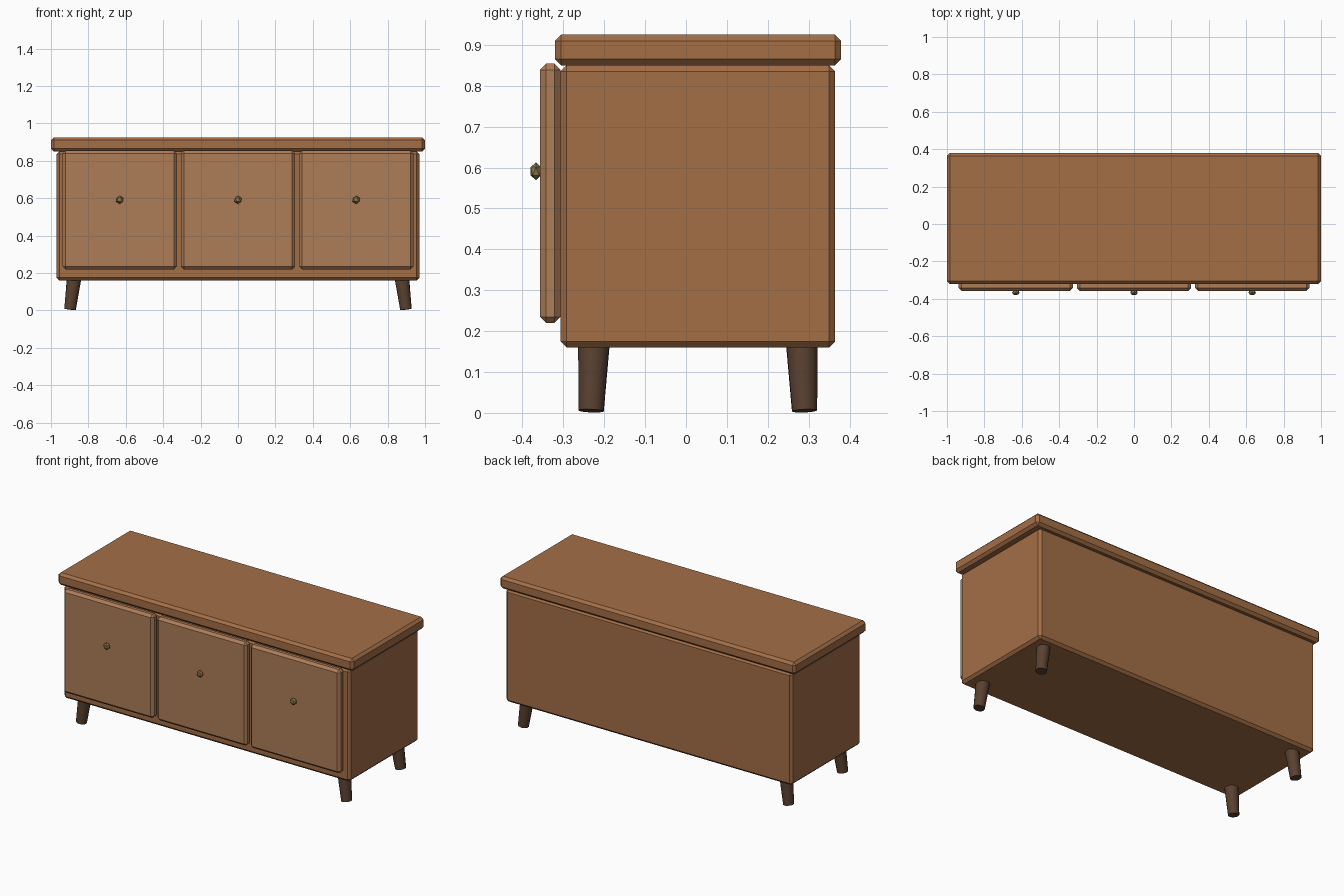
import bpy, math
from mathutils import Vector

if "Cube" in bpy.data.objects:
    bpy.data.objects.remove(bpy.data.objects["Cube"])


def material(name, rgb):
    m = bpy.data.materials.new(name)
    m.diffuse_color = (*rgb, 1)
    m.use_nodes = True
    m.node_tree.nodes["Principled BSDF"].inputs["Base Color"].default_value = m.diffuse_color
    return m


wood = material("wood", (0.37, 0.156, 0.062))
door_wood = material("door_wood", (0.42, 0.205, 0.098))
dark_wood = material("dark_wood", (0.10, 0.052, 0.030))
brass = material("brass", (0.28, 0.19, 0.07))


def box(name, lo, hi, mat, bevel=0.015):
    """Chamfered box between two corners."""
    lo, hi = Vector(lo), Vector(hi)
    bpy.ops.mesh.primitive_cube_add(size=1, location=(lo + hi) / 2)
    o = bpy.context.object
    o.name = name
    o.scale = hi - lo
    bpy.ops.object.transform_apply(location=False, rotation=False, scale=True)
    mod = o.modifiers.new("chamfer", "BEVEL")
    mod.width, mod.segments = bevel, 1
    o.data.materials.append(mat)
    return o


def leg(name, top, bottom, r_top, r_bottom):
    """Tapered round leg running between two points."""
    top, bottom = Vector(top), Vector(bottom)
    axis = top - bottom
    bpy.ops.mesh.primitive_cone_add(vertices=16, radius1=r_bottom, radius2=r_top,
                                    depth=axis.length, location=(top + bottom) / 2)
    o = bpy.context.object
    o.name = name
    o.rotation_euler = axis.to_track_quat('Z', 'Y').to_euler()
    o.data.materials.append(dark_wood)
    bpy.ops.object.shade_smooth_by_angle(angle=math.radians(40))


MID_Y = 0.029

# carcass and lid
box("cabinet_body", (-0.97, -0.307, 0.16), (0.97, 0.365, 0.85), wood)
box("top_board", (-1, -0.321, 0.85), (1, 0.379, 0.925), wood)

# three doors with faceted knobs
for label, x in (("left", -0.632), ("middle", 0), ("right", 0.632)):
    box(label + "_door", (x - 0.305, -0.357, 0.22), (x + 0.305, -0.307, 0.854), door_wood)
    bpy.ops.mesh.primitive_ico_sphere_add(subdivisions=1, radius=0.022,
                                          location=(x, -0.367, 0.591))
    knob = bpy.context.object
    knob.name = label + "_knob"
    knob.scale.y = 0.7
    knob.data.materials.append(brass)

# splayed legs
for sx, side in ((-1, "left"), (1, "right")):
    for sy, end in ((-1, "front"), (1, "back")):
        leg(f"{end}_{side}_leg",
            (sx * 0.876, MID_Y + sy * 0.254, 0.175),
            (sx * 0.898, MID_Y + sy * 0.261, 0.005), 0.039, 0.031)
